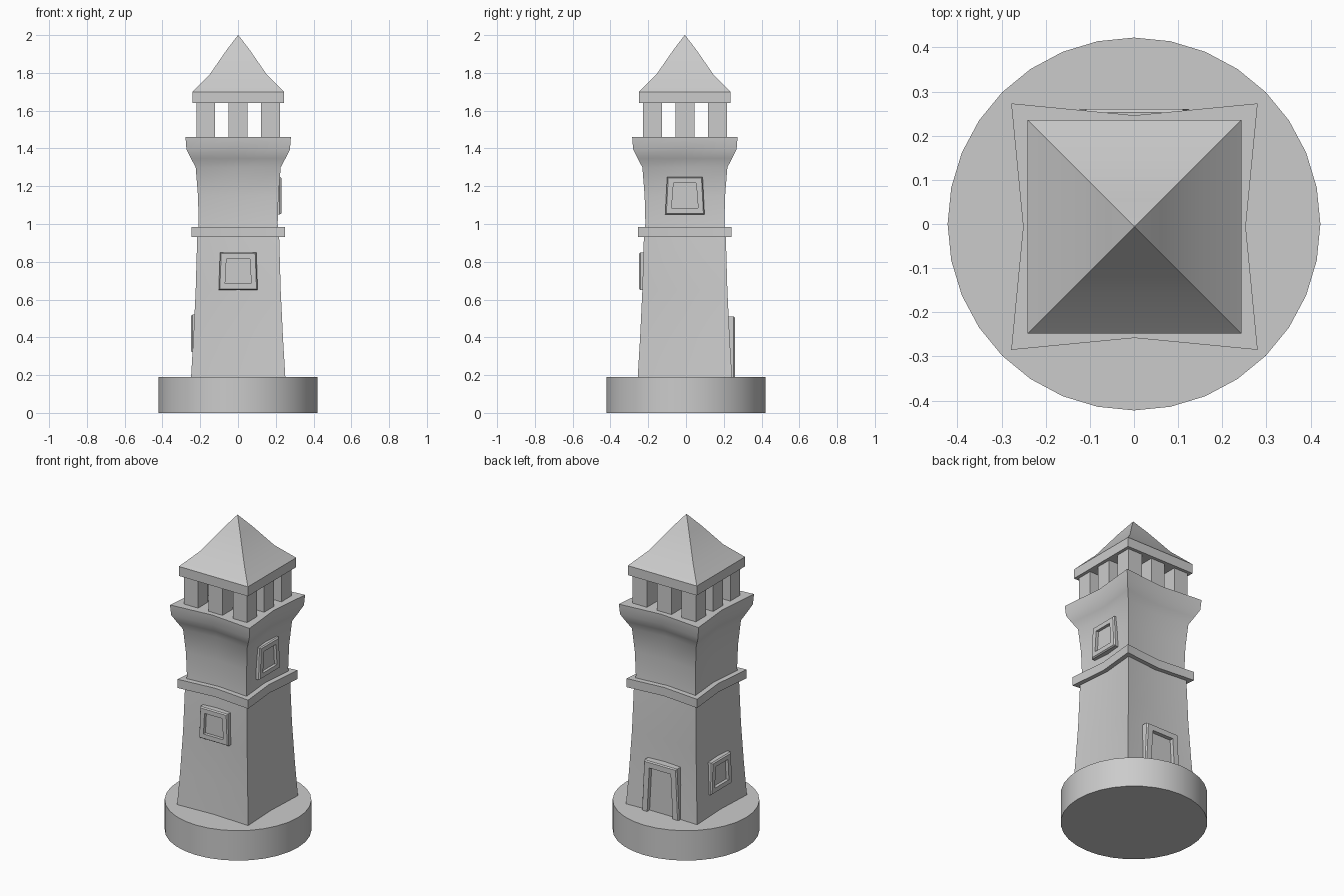
import bpy
import bmesh
from math import radians
from mathutils import Matrix, Vector

if "Cube" in bpy.data.objects:
    bpy.data.objects.remove(bpy.data.objects["Cube"], do_unlink=True)

# Single stone colour
stone = bpy.data.materials.new("grey_stone")
stone.use_nodes = True
stone.diffuse_color = (0.6, 0.6, 0.6, 1)
stone.node_tree.nodes["Principled BSDF"].inputs["Base Color"].default_value = (0.6, 0.6, 0.6, 1)

CENTRE = Vector((0.001, -0.006, 0))   # tower axis sits slightly off the plinth axis


def finish(name, bm, angle=35):
    bmesh.ops.recalc_face_normals(bm, faces=bm.faces)
    mesh = bpy.data.meshes.new(name)
    bm.to_mesh(mesh)
    bm.free()
    mesh.materials.append(stone)
    obj = bpy.data.objects.new(name, mesh)
    bpy.context.collection.objects.link(obj)
    bpy.ops.object.select_all(action='DESELECT')
    obj.select_set(True)
    bpy.context.view_layer.objects.active = obj
    bpy.ops.object.shade_smooth_by_angle(angle=radians(angle))
    return obj


def loft(name, loops, matrix=Matrix(), cap_start=True, angle=35):
    """Bridge loops of equal length and cap the ends."""
    bm = bmesh.new()
    rings = [[bm.verts.new(matrix @ Vector(p)) for p in loop] for loop in loops]
    n = len(rings[0])
    for a, b in zip(rings, rings[1:]):
        for i in range(n):
            j = (i + 1) % n
            bm.faces.new((a[i], a[j], b[j], b[i]))
    if cap_start:
        bm.faces.new(rings[0])
    bm.faces.new(rings[-1])
    return finish(name, bm, angle)


def pinched_square(corner, middle, z):
    """Square whose sides bend inward at their middles."""
    c, m = corner, middle
    return [(-c, -c, z), (0, -m, z), (c, -c, z), (m, 0, z),
            (c, c, z), (0, m, z), (-c, c, z), (-m, 0, z)]


def square(r, z):
    return [(-r, -r, z), (r, -r, z), (r, r, z), (-r, r, z)]


def box(name, half, z0, z1, x=0, y=0):
    loft(name, [square(half, z0), square(half, z1)],
         Matrix.Translation(CENTRE + Vector((x, y, 0))))


on_axis = Matrix.Translation(CENTRE)

# Round plinth
bm = bmesh.new()
bmesh.ops.create_cone(bm, cap_ends=True, segments=32, radius1=0.422, radius2=0.422,
                      depth=0.19, matrix=Matrix.Translation((0, 0, 0.095)))
finish("plinth", bm)

# Tapered body flaring out to the gallery
profile = [(0.25, 0.238, 0.18), (0.237, 0.22, 0.4), (0.225, 0.205, 0.65),
           (0.217, 0.197, 0.93), (0.209, 0.19, 1.0), (0.213, 0.193, 1.15),
           (0.225, 0.203, 1.3), (0.25, 0.225, 1.347), (0.274, 0.247, 1.395),
           (0.279, 0.252, 1.46)]
loft("tower_body", [pinched_square(*p) for p in profile], on_axis)

# Belt course
loft("belt_course", [pinched_square(0.248, 0.224, z) for z in (0.93, 0.985)], on_axis)

# Lantern pillars around an open middle
for ix in (-1, 0, 1):
    for iy in (-1, 0, 1):
        if ix or iy:
            box("lantern_pillar", 0.05, 1.455, 1.645, ix * 0.172, iy * 0.172)

# Roof slab and slightly swept roof
box("roof_slab", 0.242, 1.64, 1.7)
loft("roof", [square(0.242, 1.7), square(0.152, 1.79), square(0.062, 1.92),
              square(0.001, 2.0)], on_axis)


def frame(name, turn, bottom, top, z0, z1, dist, border, recess, is_door=False):
    """Trapezoid surround with a recessed panel, facing -y before turning."""
    def loop(inset, d):
        low = z0 if is_door else z0 + inset
        return [(-bottom + inset, -d, low), (bottom - inset, -d, low),
                (top - inset, -d, z1 - inset), (-top + inset, -d, z1 - inset)]
    loft(name, [loop(0, dist - 0.09), loop(0, dist - 0.008), loop(0.006, dist),
                loop(border, dist), loop(border, dist - recess)],
         on_axis @ Matrix.Rotation(radians(turn), 4, 'Z'), angle=20)


# Windows on three sides and the door at the back
frame("front_window", 0, 0.103, 0.096, 0.65, 0.85, 0.243, 0.034, 0.02)
frame("left_window", 90, 0.104, 0.094, 1.05, 1.25, 0.228, 0.034, 0.018)
frame("right_window", -90, 0.104, 0.096, 0.32, 0.52, 0.249, 0.034, 0.02)
frame("back_door", 180, 0.13, 0.115, 0.185, 0.51, 0.266, 0.04, 0.025, is_door=True)
